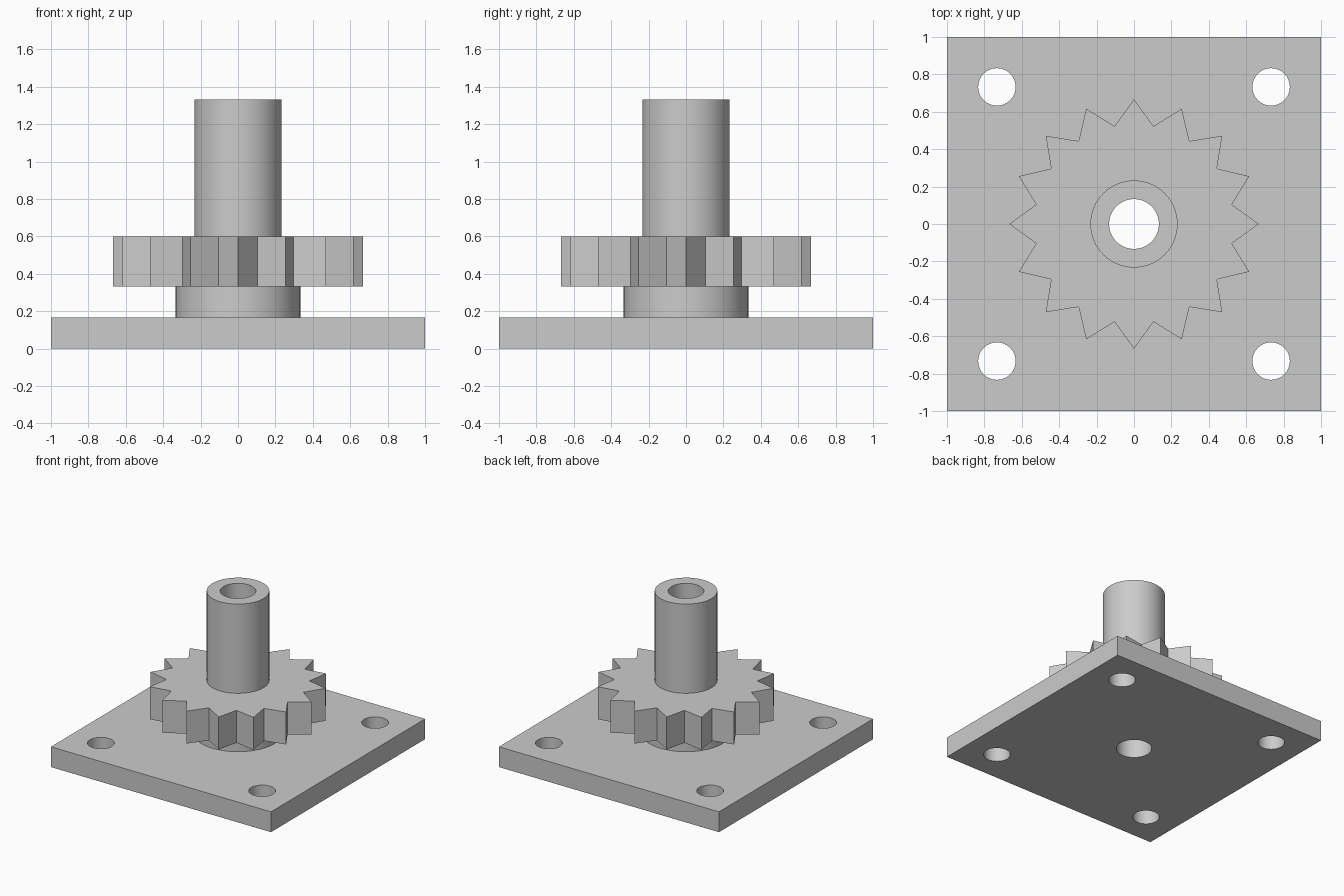
import bpy
import bmesh
from math import sin, cos, pi, radians

cube = bpy.data.objects.get("Cube")
if cube:
    bpy.data.objects.remove(cube, do_unlink=True)

# Single grey material
GREY = (0.6, 0.6, 0.6, 1)
grey = bpy.data.materials.new("plain grey")
grey.use_nodes = True
grey.diffuse_color = GREY
grey.node_tree.nodes["Principled BSDF"].inputs["Base Color"].default_value = GREY


def circle(radius, cx=0, cy=0, count=64):
    return [(cx + radius * cos(2 * pi * i / count),
             cy + radius * sin(2 * pi * i / count)) for i in range(count)]


def star(outer, inner, teeth):
    points = []
    for i in range(2 * teeth):
        r = inner if i % 2 else outer
        points.append((r * cos(pi * i / teeth), r * sin(pi * i / teeth)))
    return points


def slab(name, outline, holes, bottom, top):
    """Extrude an outline with holes between two heights."""
    bm = bmesh.new()
    edges = []
    for loop in [outline] + holes:
        verts = [bm.verts.new((x, y, bottom)) for x, y in loop]
        edges += [bm.edges.new((v, verts[i - 1])) for i, v in enumerate(verts)]
    bmesh.ops.triangle_fill(bm, use_beauty=True, edges=edges, normal=(0, 0, 1))
    result = bmesh.ops.extrude_face_region(bm, geom=bm.faces[:], use_keep_orig=True)
    raised = [g for g in result["geom"] if isinstance(g, bmesh.types.BMVert)]
    bmesh.ops.translate(bm, verts=raised, vec=(0, 0, top - bottom))
    bmesh.ops.recalc_face_normals(bm, faces=bm.faces[:])
    mesh = bpy.data.meshes.new(name)
    bm.to_mesh(mesh)
    bm.free()
    mesh.materials.append(grey)
    obj = bpy.data.objects.new(name, mesh)
    bpy.context.collection.objects.link(obj)
    return obj


bore = circle(0.133)
square = [(-1, -1), (1, -1), (1, 1), (-1, 1)]
bolt_holes = [circle(0.1, x, y) for x in (-0.733, 0.733) for y in (-0.733, 0.733)]

# Stacked parts sharing one central bore
parts = [
    slab("base_plate", square, [bore] + bolt_holes, 0, 0.167),
    slab("collar", circle(0.333), [bore], 0.167, 0.333),
    slab("gear", star(0.667, 0.533, 16), [bore], 0.333, 0.6),
    slab("shaft", circle(0.233), [bore], 0.6, 1.333),
]

# Smooth round walls, sharp corners
bpy.ops.object.select_all(action="DESELECT")
for obj in parts:
    obj.select_set(True)
bpy.context.view_layer.objects.active = parts[0]
bpy.ops.object.shade_smooth_by_angle(angle=radians(30))
